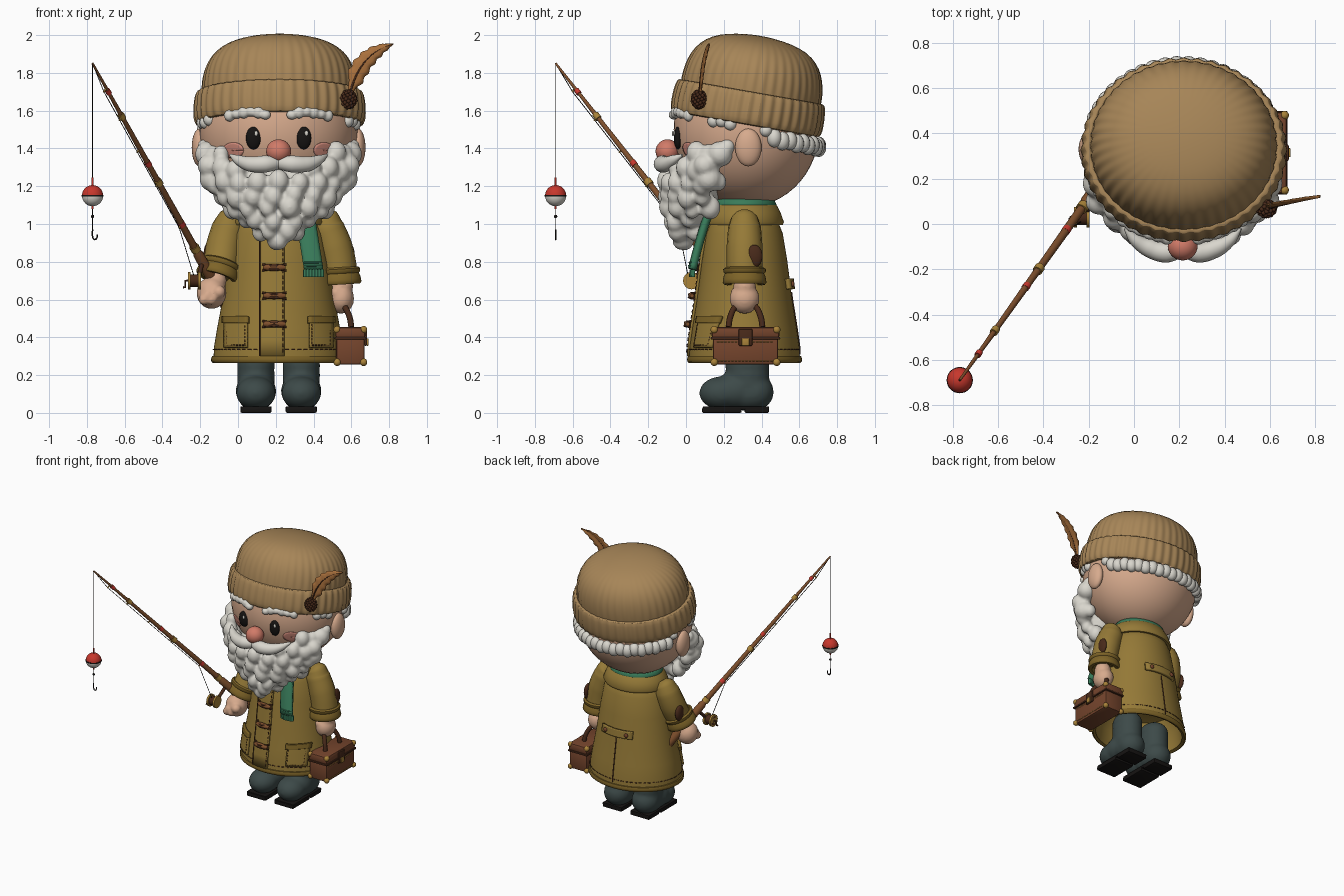
import bpy, bmesh, random
from math import sin, cos, pi, asin, sqrt, radians, tan
from mathutils import Matrix, Vector

if "Cube" in bpy.data.objects:
    bpy.data.objects.remove(bpy.data.objects["Cube"])
random.seed(4)
CX, CY = .215, .31

def mat(name, h):
    m = bpy.data.materials.new(name)
    m.diffuse_color = [((int(h[i:i+2], 16) / 255) ** 2.2) for i in (0, 2, 4)] + [1]
    m.use_nodes = True
    m.node_tree.nodes["Principled BSDF"].inputs["Base Color"].default_value = m.diffuse_color
    return m
COAT, COATD, HAT = mat('coat', '94793a'), mat('coat_trim', '7d642c'), mat('hat', 'a58458')
SKIN, NOSE, CHEEK, WHITE = mat('skin', 'd6a98c'), mat('nose', 'd07a68'), mat('cheek', 'd38c7c'), mat('hair', 'd8d5cc')
BOOT, BLACK, LEATHER = mat('boot', '3f4b4a'), mat('black', '1c1a19'), mat('leather', '744630')
DARK, WOOD, GOLD = mat('dark_brown', '4a2e20'), mat('wood', '7d5030'), mat('brass', 'a8823c')
RED, GREEN, FEATH = mat('red', 'c63a30'), mat('green', '3b7a5a'), mat('feather', 'a8703f')

def finish(name, bm, m, angle=50):
    bmesh.ops.recalc_face_normals(bm, faces=bm.faces)
    me = bpy.data.meshes.new(name)
    bm.to_mesh(me); bm.free()
    me.shade_smooth(); me.set_sharp_from_angle(angle=radians(angle))
    me.materials.append(m)
    o = bpy.data.objects.new(name, me)
    bpy.context.collection.objects.link(o)
    return o

def add_ball(bm, p, r, seg=20):
    r = r if isinstance(r, tuple) else (r, r, r)
    bmesh.ops.create_uvsphere(bm, u_segments=seg, v_segments=seg // 2 + 2, radius=1,
                              matrix=Matrix.Translation(p) @ Matrix.Diagonal((*r, 1)))

def balls(name, items, m, seg=20, voxel=0, smooth=4):
    bm = bmesh.new()
    for p, r in items: add_ball(bm, p, r, seg)
    o = finish(name, bm, m)
    if voxel:   # melt the lumps together
        rm = o.modifiers.new('remesh', 'REMESH')
        rm.mode = 'VOXEL'; rm.voxel_size = voxel; rm.use_smooth_shade = True
        s = o.modifiers.new('smooth', 'SMOOTH'); s.iterations = smooth
    return o

def tube(name, paths, r, m, radii=None, smooth=False, res=3):
    c = bpy.data.curves.new(name, 'CURVE')
    c.dimensions = '3D'; c.bevel_depth = r; c.bevel_resolution = res
    c.use_fill_caps = True; c.resolution_u = 6
    for pts in paths:
        s = c.splines.new('BEZIER' if smooth else 'POLY')
        P = s.bezier_points if smooth else s.points
        P.add(len(pts) - 1)
        for i, p in enumerate(pts):
            if smooth:
                P[i].co = p; P[i].handle_left_type = P[i].handle_right_type = 'AUTO'
            else: P[i].co = (*p, 1)
            if radii: P[i].radius = radii[i]
        s.use_smooth = True
    c.materials.append(m)
    o = bpy.data.objects.new(name, c)
    bpy.context.collection.objects.link(o)
    return o

def lathe(name, prof, m, sy=1, seg=64, ribs=0, M=Matrix(), sub=0):
    bm, rows = bmesh.new(), []
    for p in prof:      # each point: radius, height, rib depth
        amp = p[2] if len(p) > 2 else 0
        row = []
        for i in range(seg):
            a = 2 * pi * i / seg
            r = p[0] + amp * cos(ribs * a)
            row.append(bm.verts.new(M @ Vector((r * sin(a), -r * cos(a) * sy, p[1]))))
        rows.append(row)
    for a, b in zip(rows, rows[1:]):
        for i in range(seg): bm.faces.new((a[i], a[i-1], b[i-1], b[i]))
    bmesh.ops.remove_doubles(bm, verts=bm.verts, dist=1e-5)
    o = finish(name, bm, m)
    if sub: o.modifiers.new('sub', 'SUBSURF').levels = o.modifiers['sub'].render_levels = sub
    return o

def box(name, c, s, m, bev=.008):
    bm = bmesh.new()
    bmesh.ops.create_cube(bm, size=1, matrix=Matrix.Translation(c) @ Matrix.Diagonal((*s, 1)))
    bmesh.ops.bevel(bm, geom=bm.edges[:], offset=bev, segments=2, affect='EDGES', profile=.5)
    return finish(name, bm, m, 35)

def sheet(name, fn, nu, nv, m, thick):
    bm = bmesh.new()
    g = [[bm.verts.new(fn(u / nu, v / nv)) for v in range(nv + 1)] for u in range(nu + 1)]
    for u in range(nu):
        for v in range(nv): bm.faces.new((g[u][v], g[u+1][v], g[u+1][v+1], g[u][v+1]))
    o = finish(name, bm, m)
    s = o.modifiers.new('thick', 'SOLIDIFY'); s.thickness = thick; s.offset = 0
    return o

# coat: flared hollow shell, hem roll and collar
CP = [(.345, .27), (.342, .35), (.325, .45), (.297, .6), (.267, .8), (.238, .95), (.2, 1.03), (.15, 1.06)]
T = Matrix.Translation((CX, CY, 0))
lathe('coat_body', [(0, .55), (.26, .5), (.315, .4), (.328, .275)] + CP, COAT, .85, M=T)
lathe('coat_hem', [(.325, .27), (.345, .263), (.356, .27), (.358, .285), (.353, .3), (.335, .302)], COATD, .85, M=T)
lathe('coat_collar', [(.2, 1.0), (.238, .995), (.245, 1.01), (.225, 1.06), (.2, 1.1), (.185, 1.11), (.17, 1.1), (.17, 1.02)],
      COAT, .85, M=T)

def on_coat(x, z, off=0, side=1):
    for (r0, z0), (r1, z1) in zip(CP, CP[1:]):
        if z0 <= z <= z1: r = r0 + (r1 - r0) * (z - z0) / (z1 - z0)
    k = min(max((x - CX) / r, -1), 1)
    return Vector((x, CY - side * (r * .85 * sqrt(1 - k * k) + off), z))
def panel(name, x0, x1, z0, z1, m, off=.006, thick=.014, side=1):
    return sheet(name, lambda u, v: on_coat(x0 + (x1 - x0) * u, z0 + (z1 - z0) * v, off, side), 8, 8, m, thick)
def dashes(name, fn, n, m=DARK):
    tube(name, [[fn(i / n), fn((i + .6) / n)] for i in range(n)], .003, m, res=0)

panel('front_placket', .115, .245, .3, 1.0, COAT)
dashes('placket_stitch', lambda t: on_coat(.238, .32 + .66 * t, .015), 22)
tube('placket_seam', [[on_coat(.115, .3 + .7 * i / 14, .012) for i in range(15)]], .004, DARK)
dashes('hem_stitch', lambda t: Vector((CX + .347 * sin(2 * pi * t), CY - .295 * cos(2 * pi * t), .335)), 64)
for s, n in ((-1, 'left'), (1, 'right')):
    a, b = sorted((CX + s * .165, CX + s * .285))
    panel(n + '_pocket', a, b, .345, .49, COAT, .01, .018)
    panel(n + '_pocket_flap', a - .008, b + .006, .475, .51, COATD, .016, .022)
    loop = [(a + .012, .47), (a + .012, .358), (b - .012, .358), (b - .012, .47)]
    for i in range(3):
        (xa, za), (xb, zb) = loop[i], loop[i + 1]
        dashes(n + '_pocket_stitch', lambda t: on_coat(xa + (xb - xa) * t, za + (zb - za) * t, .021), 6)
for z in (.47, .62, .77):      # toggles with cord loops
    q = [on_coat(x, z, .03) for x in (.135, .16, .19, .22, .25)]
    tube('toggle', [q], .018, WOOD, [.6, 1, 1.1, 1, .6])
    tube('toggle_cord', [[on_coat(.13, z + d, .016), on_coat(.19, z + d * .5, .045), on_coat(.255, z + d, .016)]
                         for d in (-.016, .016)], .006, DARK, smooth=True)
panel('back_belt', CX - .13, CX + .13, .655, .71, COAT, .012, .02, -1)
balls('belt_buttons', [(on_coat(CX + d, .682, .025, -1), (.016, .01, .016)) for d in (-.09, .09)], LEATHER)
tube('back_seam', [[on_coat(CX, .31 + .33 * i / 8, .001, -1) for i in range(9)]], .004, DARK)

# sleeves, cuffs, elbow patches
def cuff(n, p, d):
    p, d = Vector(p), Vector(d).normalized()
    M = Matrix.Translation(p) @ d.to_track_quat('Z', 'Y').to_matrix().to_4x4()
    lathe(n, [(.075, -.035), (.1, -.045), (.113, -.036), (.112, -.02), (.104, -.012), (.11, .0), (.114, .02),
              (.116, .035), (.108, .046), (.085, .044), (.075, .02), (0, .0)], COATD, 1, 40, M=M)
RS = [.35, .75, .92, 1.0, 1.0, 1.02]
tube('right_sleeve', [[(.44, .31, 1.055), (.46, .31, 1.03), (.475, .31, .98), (.51, .31, .88), (.532, .31, .78), (.537, .31, .72)]],
     .095, COAT, RS, True, 6)
cuff('right_cuff', (.536, .31, .725), (.06, 0, -1))
tube('left_sleeve', [[(-.01, .31, 1.055), (-.03, .31, 1.03), (-.05, .305, .98), (-.075, .28, .88), (-.09, .24, .79), (-.11, .215, .74)]],
     .095, COAT, RS, True, 6)
cuff('left_cuff', (-.1, .225, .755), (-.3, -.3, -1))
balls('elbow_patches', [((.598, .362, .83), (.02, .043, .06)), ((-.16, .31, .84), (.022, .043, .06))], DARK)

# hands
balls('right_hand', [((.545, .31, .605), (.07, .08, .08)), ((.52, .265, .635), .03), ((.55, .31, .67), .06)], SKIN, voxel=.01)
balls('left_hand', [((-.14, .185, .635), (.08, .08, .085)), ((-.1, .12, .64), .035), ((-.115, .21, .7), .055)]
      + [((-.18 + .02 * i, .12, .6 + .022 * (i % 2)), .03) for i in range(3)], SKIN, voxel=.01)

# boots
for s, n in ((-1, 'left'), (1, 'right')):
    x = CX + s * .12
    balls(n + '_boot', [((x, .325, .1 + .05 * i), (.1, .118, .09)) for i in range(5)] +
          [((x, .19, .105), (.105, .12, .088)), ((x, .26, .115), (.108, .13, .098)), ((x, .36, .11), (.102, .105, .098))],
          BOOT, 28, .012, 6)
    box(n + '_sole', (x, .19, .015), (.165, .21, .03), BLACK)
    box(n + '_heel', (x, .375, .015), (.165, .13, .03), BLACK)
    box(n + '_midsole', (x, .265, .026), (.165, .35, .018), BLACK, .005)

# head, ears and face
HC, HR = (CX, .32, 1.5), (.42, .385, .41)
def face(x, z, off=0):
    k = 1 - (x / HR[0]) ** 2 - ((z - HC[2]) / HR[2]) ** 2
    return (CX + x, HC[1] - HR[1] * sqrt(max(k, 0)) - off, z)
balls('head', [(HC, HR)], SKIN, 48)
balls('ears', [((CX + s * .42, .33, 1.405), (.04, .07, .1)) for s in (-1, 1)], SKIN, 24)
balls('nose', [((CX, -.098, 1.385), (.066, .063, .063))], NOSE, 28)
balls('eyes', [(face(s * .133, 1.455), (.04, .022, .06)) for s in (-1, 1)], BLACK, 24)
balls('eye_glints', [(face(s * .133 + .014, 1.48, .02), (.01, .006, .014)) for s in (-1, 1)], WHITE, 12)
for s in (-1, 1):
    c = sheet('cheek', lambda u, v: face(s * .24 + .055 * v * cos(2 * pi * u), 1.39 + .042 * v * sin(2 * pi * u), .004), 24, 4, CHEEK, .004)
balls('eyebrows', [(face(s * (.07 + .038 * i), 1.578 + (.0, .012, .016, .012, .004, -.004)[i], .012),
      (.03, .028, .026 + .006 * (i % 2))) for s in (-1, 1) for i in range(6)], WHITE, voxel=.008, smooth=2)

# beard: lumps wrapped in rows around a solid core
rows = [(1.37, .37, -.06, .17, 60), (1.29, .38, -.08, .16, 24), (1.22, .36, -.1, .15, 0), (1.15, .32, -.1, .13, 0),
        (1.08, .265, -.095, .11, 0), (1.02, .19, -.075, .08, 0), (.97, .115, -.06, .04, 0), (.925, .03, -.03, .0, 0)]
lumps = [((CX, .06, 1.2), (.31, .14, .13)), ((CX, .03, 1.08), (.22, .11, .13)), ((CX, .0, 1.0), (.1, .07, .1))]
for k, (z, hw, yf, yb, amin) in enumerate(rows):
    n = max(2, int(hw * 30))
    for i in range(n + 1):
        a = -95 + 190 * (i + (k % 2) * .25) / n
        if abs(a) < amin or a > 97: continue
        w, e = hw - .02, radians(a)
        r = random.uniform(.042, .056)
        lumps.append(((CX + w * sin(e), yb - (yb - yf) * cos(e), z + random.uniform(-.012, .012)), (r, r, r * 1.15)))
for s in (-1, 1):
    lumps += [((CX + s * .375, .18, 1.37), .068), ((CX + s * .37, .1, 1.31), .06), ((CX + s * .35, .12, 1.24), .07),
              ((CX + s * .39, .22, 1.41), .04)]
balls('beard', lumps, WHITE, 16, .011, 3)
tube('moustache', [[(CX - s * .01, -.1, 1.325), (CX + s * .07, -.125, 1.318), (CX + s * .15, -.105, 1.318),
     (CX + s * .21, -.07, 1.338), (CX + s * .255, -.02, 1.365)] for s in (-1, 1)], .046, WHITE, [.7, 1, .9, .6, .15], True, 5)

# hair peeking out beneath the hat
hair = []
for i in range(34):
    a = radians(62 + 236 * i / 33)
    y = .325 - .378 * cos(a)
    if abs(y - .34) < .07: continue
    back = y > .45
    hair.append(((CX + .412 * sin(a), y, 1.515 - .18 * (y - .34) - (.045 if back else .005) + .008 * (i % 2)),
                 (.042, .04, .05) if back else .034))
balls('hair_fringe', hair, WHITE, 16)

# ribbed knit hat, tilted back
HM = Matrix.Translation((CX + .005, .33, 1.615)) @ Matrix.Rotation(radians(-10), 4, 'X')
lathe('hat_brim', [(.4, -.07), (.42, -.093, .003), (.442, -.088, .006), (.452, -.06, .007), (.453, 0, .006), (.446, .06, .007),
                   (.436, .085, .006), (.418, .09, .003), (.395, .07)], HAT, .895, 176, 44, HM, 1)
lathe('hat_crown', [(.41, .03), (.413, .1, .004), (.405, .17, .004), (.385, .235, .003), (.345, .295, .002), (.28, .342, .001),
                    (.19, .37), (.09, .383), (.03, .386), (0, .386)], HAT, .91, 176, 44, HM, 1)

# pine cone and feather
PC = Vector((.585, .068, 1.66))
cone = [(PC, .038)]
for i in range(60):
    h, a = 1 - 2 * (i + .5) / 60, i * 2.4
    q = sqrt(1 - h * h)
    cone.append((PC + Vector((q * cos(a) * .038, q * sin(a) * .034, h * .044)), .0105))
balls('pine_cone', cone, DARK, 10)
def quill(t):
    P = [Vector(p) for p in ((.59, .07, 1.68), (.63, .08, 1.86), (.73, .1, 1.93), (.822, .118, 1.953))]
    u = 1 - t
    return P[0]*u**3 + 3*P[1]*u*u*t + 3*P[2]*u*t*t + P[3]*t**3
def vane(u, v):
    w = .05 * min(1, u * 4 + .1) * (1 - u ** 3) * (1 + .12 * sin(u * 40))
    return quill(u) + Vector((.75, 0, -.66)) * w * (2 * v - 1) + Vector((0, .01 * abs(2 * v - 1), 0))
sheet('feather', vane, 40, 4, FEATH, .005)
tube('feather_quill', [[quill(i / 12) for i in range(13)]], .006, DARK, [1 - i / 16 for i in range(13)])

# scarf
lathe('scarf_wrap', [(.15, 1.06), (.19, 1.07), (.2, 1.1), (.185, 1.13), (.15, 1.14)], GREEN, .85, M=T)
def strip(u, v):
    return Vector((.355 + .045 * v + .09 * (u - .5) - .012 * (1 - v),
                   .165 - .125 * v ** .7 - .012 * sin(pi * u), 1.12 - .36 * v))
sheet('scarf_end', strip, 6, 14, GREEN, .036)
tube('scarf_fringe', [[strip(i / 6, 1), strip(i / 6, 1) + Vector((0, -.002, -.04))] for i in range(7)], .01, GREEN)
tube('scarf_bands', [[strip(i / 6, v) - Vector((0, .018, 0)) for i in range(7)] for v in (.9, .95)], .005, GREEN)

# tackle case
box('case_body', (.595, .315, .325), (.15, .345, .14), LEATHER, .012)
box('case_lid', (.595, .315, .425), (.16, .36, .06), LEATHER, .015)
box('case_trim', (.595, .315, .395), (.168, .368, .014), DARK, .005)
box('case_latch', (.675, .315, .4), (.018, .075, .09), DARK)
box('latch_plate', (.686, .315, .375), (.012, .04, .04), GOLD, .004)
balls('case_corners', [((.595 + a * .07, .315 + b * .165, z), .02) for a in (-1, 1) for b in (-1, 1) for z in (.268, .44)], GOLD, 14)
tube('case_handle', [[(.6, .225, .455), (.59, .235, .51), (.56, .27, .57), (.55, .315, .585), (.56, .36, .57), (.59, .395, .51), (.6, .405, .455)]],
     .016, DARK, smooth=True)
for z in (.275, .375): dashes('case_stitch', lambda t: Vector((.671, .165 + .3 * t, z)), 16, GOLD)

# fishing rod, reel, line and float
def rod(z): return Vector((-.77 + .554 * (1.85 - z), -.69 + .78 * (1.85 - z), z))
tube('rod_handle', [[rod(z) for z in (.54, .57, .7, .84, .86)]], .032, WOOD, [.7, 1, .95, .85, .5], res=5)
tube('rod_shaft', [[rod(.84), rod(1.22), rod(1.57), rod(1.85)]], .02, WOOD, [1, .8, .6, .3], res=5)
for z, r in ((.87, .026), (1.22, .022), (1.57, .018), (.56, .034)):
    tube('rod_ferrule', [[rod(z - .012), rod(z + .012)]], r, GOLD)
for z in (1.0, 1.32, 1.7): tube('rod_winding', [[rod(z - .01), rod(z + .01)]], .0195 - .007 * (z - 1), RED)
drop = Vector((-.012, -.012, -.02))
for z in (1.0, 1.22, 1.4, 1.57, 1.72): tube('line_guide', [[rod(z), rod(z) + drop * 1.1]], .005, GOLD)
RC = Vector((-.235, .03, .7))
tube('reel_stem', [[rod(.8), RC + Vector((.03, .03, .03))]], .012, DARK)
tube('reel_plates', [[RC + Vector((d, 0, 0)), RC + Vector((d + .014, 0, 0))] for d in (-.03, .024)], .046, GOLD, res=6)
tube('reel_spool', [[RC - Vector((.03, 0, 0)), RC + Vector((.03, 0, 0))]], .034, DARK, res=5)
tube('reel_crank', [[RC - Vector((.02, 0, 0)), RC - Vector((.045, 0, 0)), RC + Vector((-.045, -.01, -.035)), RC + Vector((-.055, -.01, -.035))]],
     .006, DARK)
fx, fy = -.77, -.69
tube('fishing_line', [[(fx, fy, 1.85), (fx, fy, .96)],
     [rod(1.85)] + [rod(z) + drop for z in (1.72, 1.57, 1.4, 1.22, 1.0)] + [RC + Vector((0, -.02, .03))]], .0022, BLACK, res=1)
FM = Matrix.Translation((fx, fy, 1.15))
arc = [(.056 * sin(pi * i / 16), .056 * cos(pi * i / 16)) for i in range(17)]
lathe('float_top', arc[:9], RED, 1, 32, M=FM)
lathe('float_bottom', arc[8:], WHITE, 1, 32, M=FM)
lathe('float_band', [(.05, -.005), (.058, -.004), (.058, .004), (.05, .005)], BLACK, 1, 32, M=FM)
tube('float_stem', [[(fx, fy, 1.08), (fx, fy, 1.245)]], .006, RED)
balls('sinker', [((fx, fy, 1.04), .009)], BLACK, 12)
tube('fish_hook', [[(fx, fy, .97), (fx, fy, .935), (fx + .01, fy, .918), (fx + .022, fy, .925), (fx + .024, fy, .945)]],
     .004, BLACK, smooth=True)
